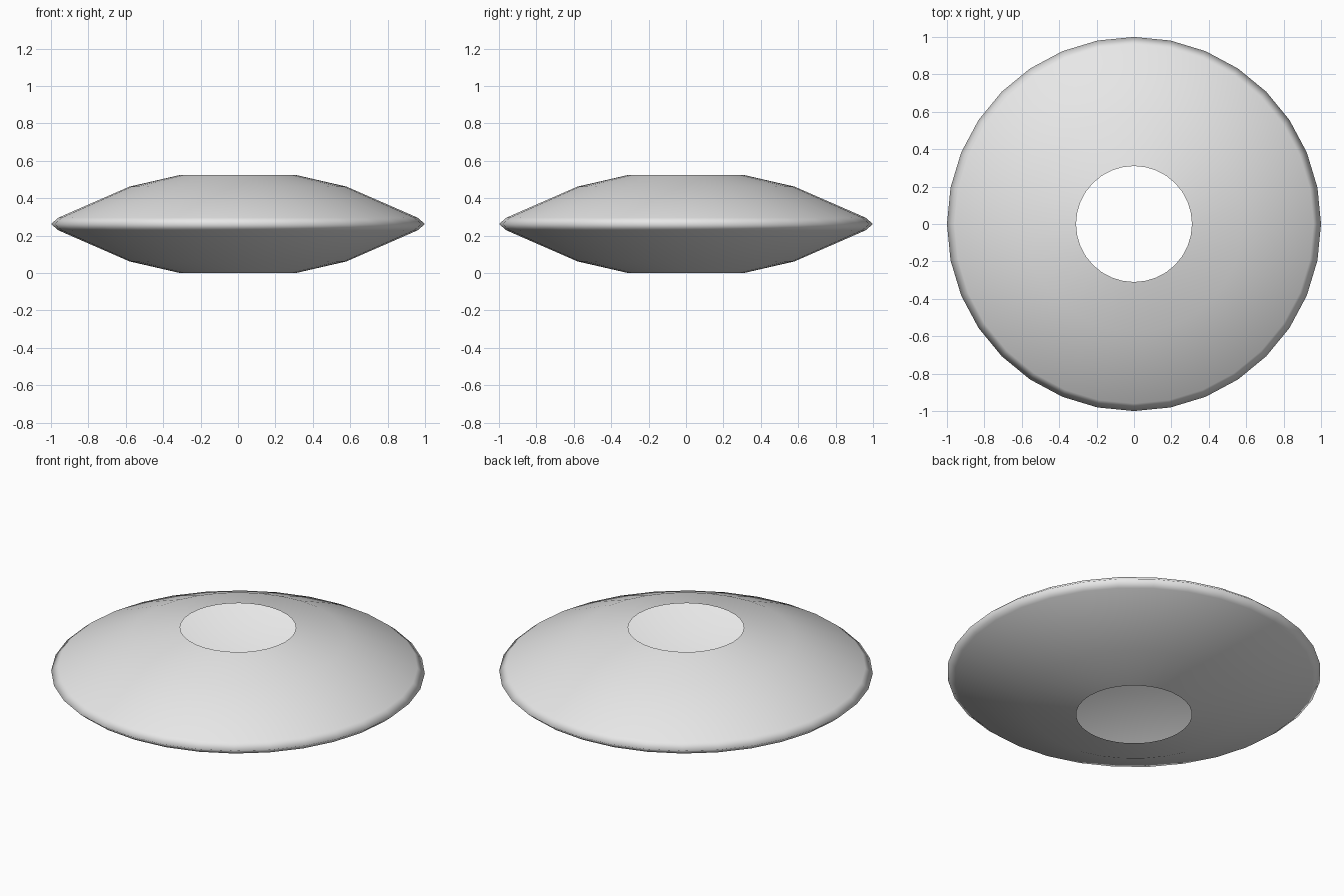
import bpy
import bmesh
from math import cos, sin, tau

SIDES = 32
MID = 0.262  # height of the rim

cube = bpy.data.objects.get("Cube")
if cube:
    bpy.data.objects.remove(cube, do_unlink=True)

# Plain light grey
grey = bpy.data.materials.new("light_grey")
grey.use_nodes = True
colour = (0.8, 0.8, 0.8, 1)
grey.diffuse_color = colour
grey.node_tree.nodes["Principled BSDF"].inputs["Base Color"].default_value = colour

# Upper half of the profile as radius and height above the rim, mirrored below
upper = [(0.31, MID), (0.58, 0.2), (0.96, 0.034)]
profile = upper + [(1, 0)] + [(r, -h) for r, h in reversed(upper)]

# Hollow lens-shaped shell, open at the top and bottom
bm = bmesh.new()
rings = []
for r, h in profile:
    angles = [tau * i / SIDES for i in range(SIDES)]
    rings.append([bm.verts.new((r * cos(a), r * sin(a), MID + h)) for a in angles])
for top, low in zip(rings, rings[1:]):
    for i in range(SIDES):
        j = (i + 1) % SIDES
        face = bm.faces.new((top[i], low[i], low[j], top[j]))
        face.smooth = True

mesh = bpy.data.meshes.new("disc_shell")
bm.to_mesh(mesh)
bm.free()
mesh.materials.append(grey)
shell = bpy.data.objects.new("disc_shell", mesh)
bpy.context.collection.objects.link(shell)
